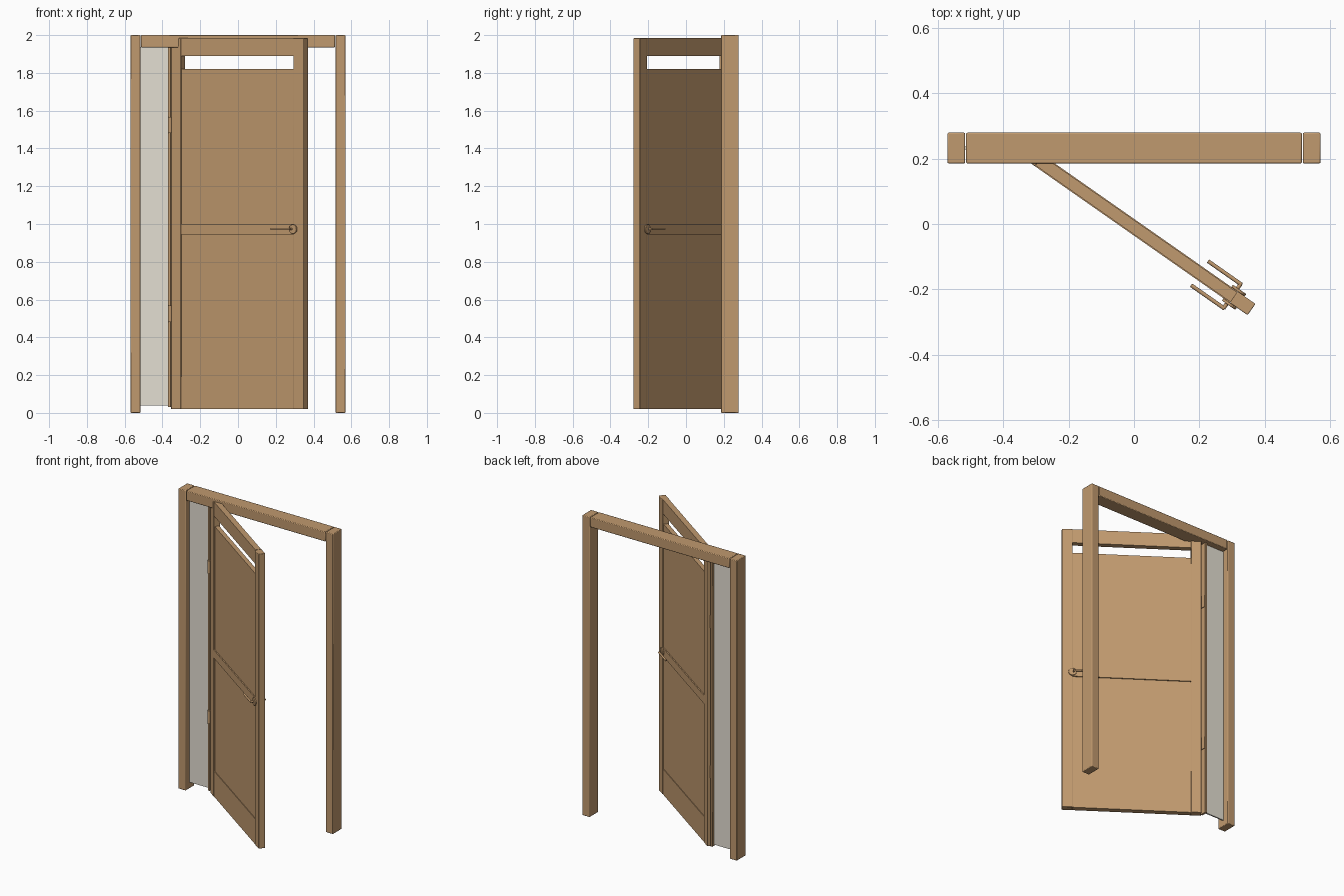
import bpy, math
from mathutils import Matrix, Vector

cube = bpy.data.objects.get("Cube")
if cube:
    bpy.data.objects.remove(cube, do_unlink=True)


def make_material(name, rgb):
    mat = bpy.data.materials.new(name)
    mat.use_nodes = True
    mat.diffuse_color = (*rgb, 1)
    mat.node_tree.nodes["Principled BSDF"].inputs["Base Color"].default_value = (*rgb, 1)
    return mat


wood = make_material("warm wood", (0.53, 0.32, 0.156))
pale = make_material("pale glass", (0.775, 0.737, 0.651))

# Hinge line of the open door; door-space x runs along the leaf, y through it
DOOR = Matrix.Translation((-0.355, 0.213, 0)) @ Matrix.Rotation(math.radians(-35), 4, "Z")
THICK = 0.042


def finish(obj, name, mat, bevel, space):
    obj.name = name
    obj.data.materials.append(mat)
    bpy.ops.object.transform_apply(location=False, rotation=True, scale=True)
    if bevel:
        mod = obj.modifiers.new("soft edges", "BEVEL")
        mod.width = bevel
        mod.segments = 2
        mod.limit_method = "ANGLE"
    bpy.ops.object.shade_smooth_by_angle(angle=math.radians(35))
    if space:
        obj.matrix_world = space @ Matrix.Translation(obj.location)
    return obj


def box(name, xs, ys, zs, mat=wood, bevel=0.0, space=None):
    lo, hi = Vector((xs[0], ys[0], zs[0])), Vector((xs[1], ys[1], zs[1]))
    bpy.ops.mesh.primitive_cube_add(size=1, location=(lo + hi) / 2)
    bpy.context.object.scale = hi - lo
    return finish(bpy.context.object, name, mat, bevel, space)


def rod(name, centre, radius, length, axis="Z", bevel=0.0, space=None):
    turn = {"X": (0, math.pi / 2, 0), "Y": (math.pi / 2, 0, 0), "Z": (0, 0, 0)}[axis]
    bpy.ops.mesh.primitive_cylinder_add(vertices=24, radius=radius, depth=length,
                                        location=centre, rotation=turn)
    return finish(bpy.context.object, name, wood, bevel, space)


# Outer frame
FRAME_Y = (0.185, 0.279)
box("right_post", (-0.57, -0.516), FRAME_Y, (0, 2), bevel=0.004)
box("left_post", (0.516, 0.57), FRAME_Y, (0, 2), bevel=0.004)
box("top_beam", (-0.513, 0.513), FRAME_Y, (1.935, 2), bevel=0.004)

# Fixed side light and the slim post carrying the hinges
box("side_light", (-0.516, -0.37), (0.228, 0.237), (0.04, 1.936), mat=pale)
box("hinge_post", (-0.371, -0.356), (0.211, 0.254), (0.03, 1.936), bevel=0.002)
for label, z in (("lower", 0.525), ("upper", 1.525)):
    rod(label + "_hinge_pin", (-0.36, 0.207, z), 0.009, 0.085)
    box(label + "_hinge_leaf", (-0.357, -0.352), (0.207, 0.25), (z - 0.042, z + 0.042))

# Door leaf: stiles, rails and infill panels
INNER = (0.064, 0.791)


def leaf(name, xs, zs, inset=0.0, bevel=0.0):
    box(name, xs, (inset, THICK - inset), zs, bevel=bevel, space=DOOR)


leaf("hinge_stile", (0, INNER[0]), (0.02, 1.984), bevel=0.003)
leaf("lock_stile", (INNER[1], 0.857), (0.02, 1.984), bevel=0.003)
leaf("top_rail", INNER, (1.89, 1.984), inset=0.003)
leaf("bottom_rail", INNER, (0.02, 0.19), inset=0.003)
leaf("middle_rail", INNER, (0.945, 1.0))
leaf("lower_panel", INNER, (0.19, 0.945), inset=0.007)
leaf("upper_panel", INNER, (1.0, 1.82), inset=0.007)

# Lever handles on both faces
for label, face, out in (("front", 0, -1), ("back", THICK, 1)):
    rod(label + "_handle_rose", (0.792, face + out * 0.004, 0.973), 0.025, 0.009, "Y",
        bevel=0.002, space=DOOR)
    rod(label + "_handle_spindle", (0.785, face + out * 0.014, 0.973), 0.006, 0.022, "Y",
        space=DOOR)
    rod(label + "_handle_lever", (0.726, face + out * 0.024, 0.973), 0.006, 0.126, "X",
        bevel=0.002, space=DOOR)
